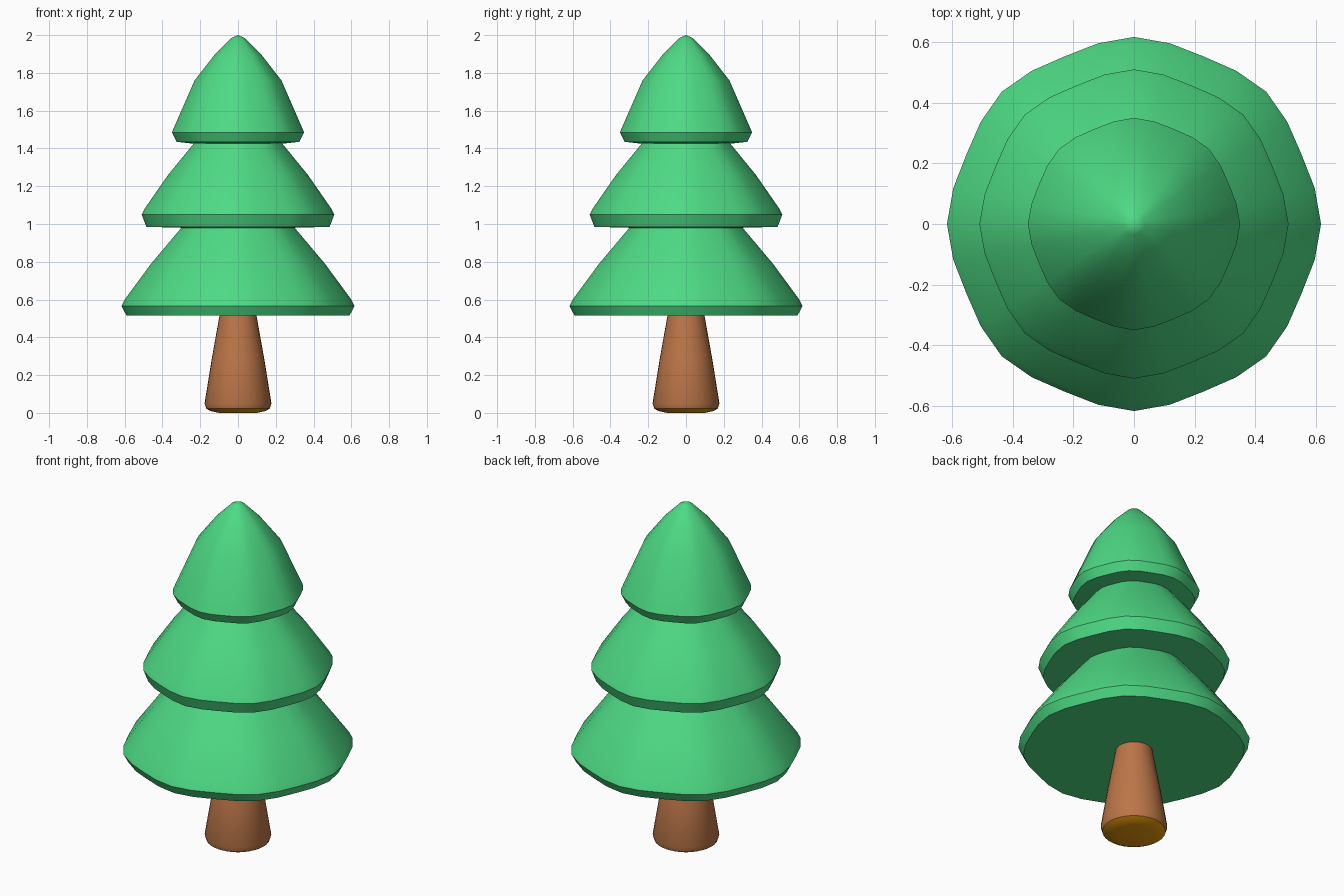
import bpy, bmesh, math

if "Cube" in bpy.data.objects:
    bpy.data.objects.remove(bpy.data.objects["Cube"])

def material(name, rgb):
    m = bpy.data.materials.new(name)
    m.diffuse_color = (*rgb, 1)
    m.use_nodes = True
    m.node_tree.nodes["Principled BSDF"].inputs["Base Color"].default_value = m.diffuse_color
    return m

green = material("leaf green", (0.075, 0.70, 0.23))
brown = material("bark brown", (0.50, 0.18, 0.065))
amber = material("cut wood amber", (0.80, 0.31, 0.004))

def lathe(name, profile, mats, segs=32, facet=0.0):
    """Revolve (radius, z) points; facet pulls in the middles of eight sides."""
    bm = bmesh.new()
    rings = []
    for r, z in profile:
        if r == 0:
            rings.append([bm.verts.new((0, 0, z))] * segs)
            continue
        ring = []
        for i in range(segs):
            a = 2 * math.pi * i / segs
            k = r * (1 - facet * (1 - math.cos(8 * a)) / 2)
            ring.append(bm.verts.new((k * math.cos(a), k * math.sin(a), z)))
        rings.append(ring)
    for lo, hi in zip(rings, rings[1:]):
        for i in range(segs):
            j = (i + 1) % segs
            quad = list(dict.fromkeys((lo[i], lo[j], hi[j], hi[i])))
            bm.faces.new(quad)
    bmesh.ops.recalc_face_normals(bm, faces=bm.faces)
    me = bpy.data.meshes.new(name)
    bm.to_mesh(me)
    bm.free()
    ob = bpy.data.objects.new(name, me)
    bpy.context.collection.objects.link(ob)
    for m in mats:
        me.materials.append(m)
    bpy.ops.object.select_all(action='DESELECT')
    ob.select_set(True)
    bpy.context.view_layer.objects.active = ob
    bpy.ops.object.shade_smooth_by_angle(angle=math.radians(40))
    return ob

# three stacked foliage tiers as one closed skin
lathe("foliage", [
    (0, 0.515), (0.59, 0.515), (0.617, 0.565), (0.60, 0.60), (0.46, 0.79), (0.30, 0.98),
    (0.485, 0.985), (0.51, 1.05), (0.495, 1.08), (0.37, 1.26), (0.235, 1.425),
    (0.325, 1.435), (0.35, 1.485), (0.335, 1.52), (0.23, 1.76), (0.125, 1.895),
    (0.035, 1.985), (0, 2.0)], [green], facet=0.03)

# tapered trunk with a rounded foot
trunk = lathe("trunk", [
    (0, 0.006), (0.10, 0.006), (0.145, 0.01), (0.168, 0.022), (0.177, 0.05),
    (0.14, 0.28), (0.098, 0.515), (0.095, 0.53), (0, 0.53)], [brown, amber])

# bare wood on the underside of the trunk
for p in trunk.data.polygons:
    if p.center.z < 0.02:
        p.material_index = 1
for v in trunk.data.vertices:
    if v.co.z < 0.008:
        v.co.z = 0.0
